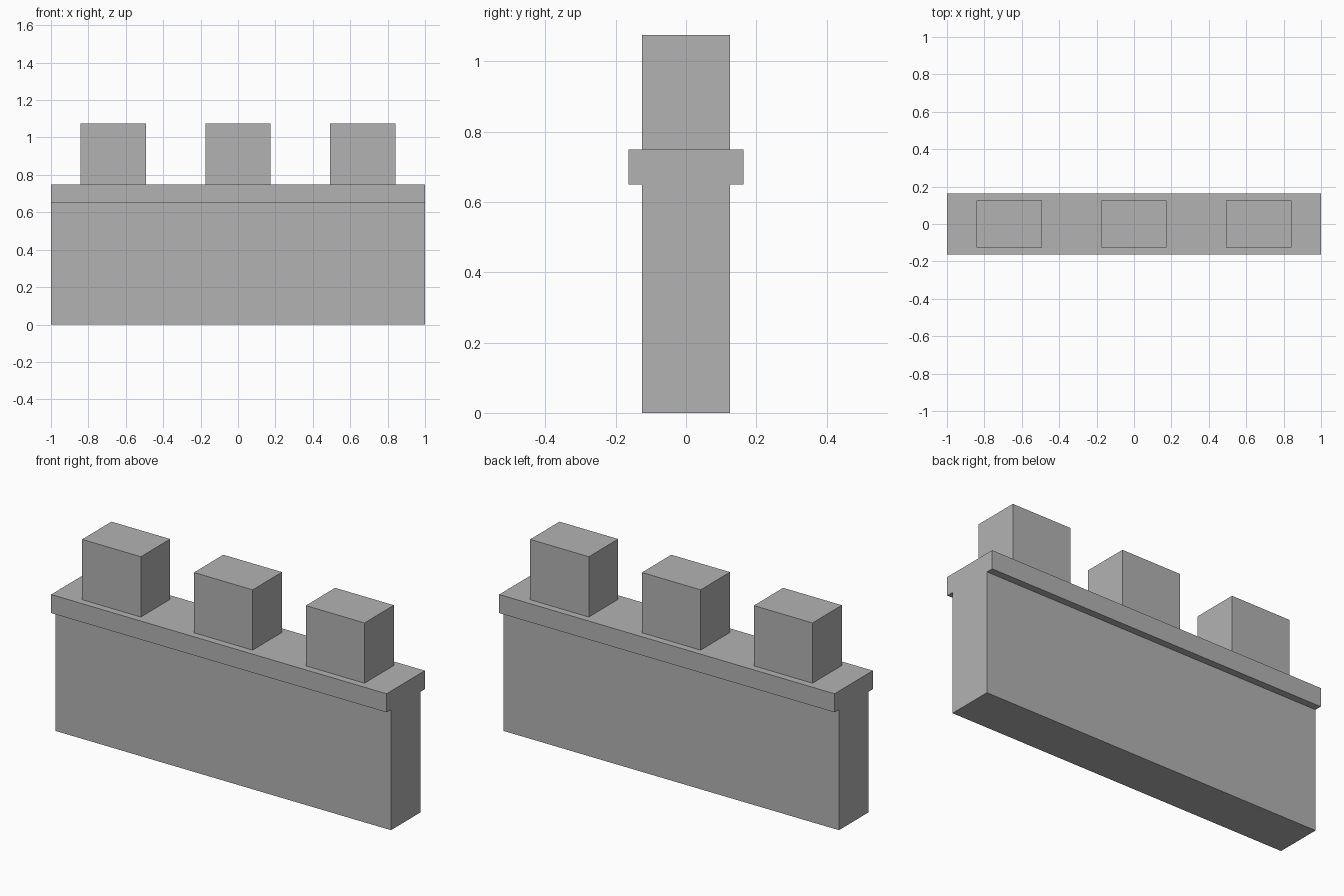
import bpy

default = bpy.data.objects.get("Cube")
if default:
    bpy.data.objects.remove(default, do_unlink=True)

stone = bpy.data.materials.new("stone_grey")
stone.use_nodes = True
GREY = (0.45, 0.45, 0.45, 1)
stone.diffuse_color = GREY
stone.node_tree.nodes["Principled BSDF"].inputs["Base Color"].default_value = GREY


def block(name, x, width, depth, bottom, top):
    """Box centred on y = 0, spanning bottom to top in z."""
    bpy.ops.mesh.primitive_cube_add(size=1, location=(x, 0, (bottom + top) / 2))
    obj = bpy.context.object
    obj.name = name
    obj.scale = (width, depth, top - bottom)
    bpy.ops.object.transform_apply(location=False, rotation=False, scale=True)
    obj.data.materials.append(stone)
    return obj


# Wall body and overhanging ledge
block("wall_body", 0, 2, 0.25, 0, 0.65)
block("wall_ledge", 0, 2, 0.326, 0.65, 0.75)

# Battlement blocks along the top
for name, x in (("right", -0.667), ("middle", 0), ("left", 0.667)):
    block("merlon_" + name, x, 0.35, 0.25, 0.75, 1.075)
